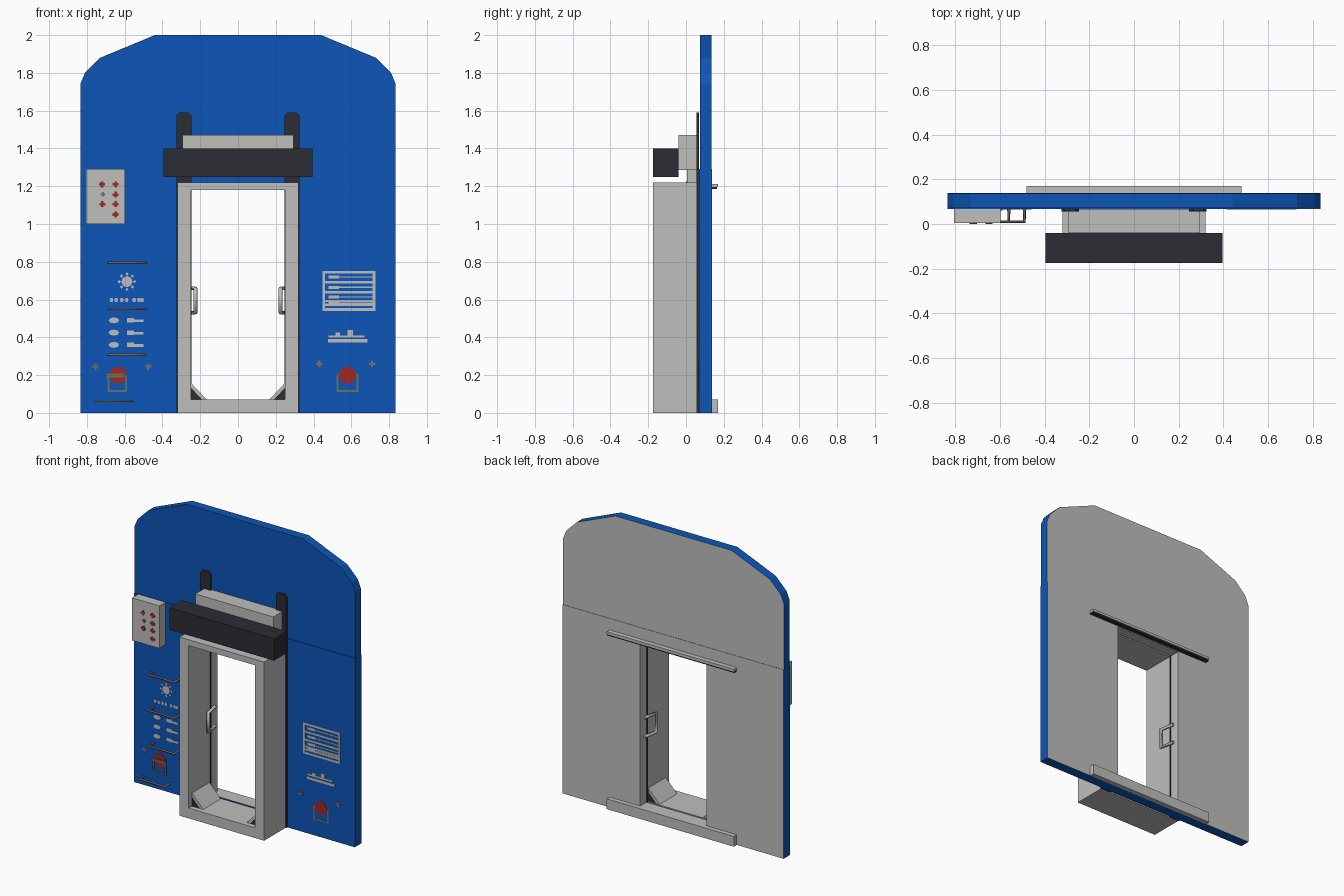
import bpy, bmesh, math
from mathutils import Vector

if "Cube" in bpy.data.objects:
    bpy.data.objects.remove(bpy.data.objects["Cube"])


def material(name, rgb):
    m = bpy.data.materials.new(name)
    m.diffuse_color = (*rgb, 1)
    m.use_nodes = True
    m.node_tree.nodes["Principled BSDF"].inputs["Base Color"].default_value = m.diffuse_color
    return m


BLUE = material("wall_blue", (0.004, 0.092, 0.48))
GREY = material("light_grey", (0.52, 0.52, 0.515))
BLACK = material("dark_rubber", (0.025, 0.025, 0.036))
RED = material("signal_red", (0.36, 0.022, 0.014))
STEEL = material("brown_steel", (0.17, 0.155, 0.14))
FRONT = 0.068  # front plane of the lower wall


def add_prism(bm, pts, y0, y1):
    """Extrude an x-z outline from y0 to y1."""
    f = bm.faces.new([bm.verts.new((x, y0, z)) for x, z in pts])
    new = bmesh.ops.extrude_face_region(bm, geom=[f])["geom"]
    vs = [v for v in new if isinstance(v, bmesh.types.BMVert)]
    bmesh.ops.translate(bm, verts=vs, vec=(0, y1 - y0, 0))


def prisms(name, outlines, y0, y1, *mats):
    bm = bmesh.new()
    for pts in outlines:
        add_prism(bm, pts, y0, y1)
    bmesh.ops.recalc_face_normals(bm, faces=bm.faces[:])
    me = bpy.data.meshes.new(name)
    bm.to_mesh(me)
    bm.free()
    for m in mats:
        me.materials.append(m)
    ob = bpy.data.objects.new(name, me)
    bpy.context.collection.objects.link(ob)
    return ob


def rect(x0, x1, z0, z1):
    return [(x0, z0), (x1, z0), (x1, z1), (x0, z1)]


def disc(cx, cz, rx, rz=None, n=16):
    rz = rz or rx
    return [(cx + rx * math.cos(2 * math.pi * i / n),
             cz + rz * math.sin(2 * math.pi * i / n)) for i in range(n)]


def plus(cx, cz, r, t):
    return [rect(cx - r, cx + r, cz - t, cz + t), rect(cx - t, cx + t, cz + t, cz + r),
            rect(cx - t, cx + t, cz - r, cz - t)]


def frame(x0, x1, z0, z1, t):
    return [rect(x0, x1, z0, z0 + t), rect(x0, x1, z1 - t, z1),
            rect(x0, x0 + t, z0 + t, z1 - t), rect(x1 - t, x1, z0 + t, z1 - t)]


def tube(name, pts, r, mat):
    cu = bpy.data.curves.new(name, 'CURVE')
    cu.dimensions = '3D'
    cu.bevel_depth = r
    cu.bevel_resolution = 1
    cu.use_fill_caps = True
    sp = cu.splines.new('POLY')
    sp.points.add(len(pts) - 1)
    for p, co in zip(sp.points, pts):
        p.co = (*co, 1)
    cu.materials.append(mat)
    ob = bpy.data.objects.new(name, cu)
    bpy.context.collection.objects.link(ob)
    bpy.ops.object.select_all(action='DESELECT')
    ob.select_set(True)
    bpy.context.view_layer.objects.active = ob
    bpy.ops.object.convert(target='MESH')


def grey_back(ob):
    """Back faces and door opening are grey, the rest blue."""
    for p in ob.data.polygons:
        inside = abs(p.center.x) < 0.3 and p.center.z > 0.05 and abs(p.normal.y) < 0.5
        if p.normal.y > 0.5 or (inside and p.center.z < 1.25):
            p.material_index = 1


# Wall: lower panel with door opening, sill piece and chamfered upper panel
lower = [(-0.835, 0), (-0.25, 0), (-0.25, 1.18), (0.25, 1.18), (0.25, 0),
         (0.835, 0), (0.835, 1.29), (-0.835, 1.29)]
grey_back(prisms("lower_wall", [lower], FRONT, 0.138, BLUE, GREY))
grey_back(prisms("wall_sill", [rect(-0.25, 0.25, 0, 0.07)], FRONT, 0.138, BLUE, GREY))
right = [(0.835, 1.29), (0.835, 1.74), (0.81, 1.80), (0.73, 1.88), (0.44, 2.0)]
upper = right + [(-x, z) for x, z in reversed(right)]
grey_back(prisms("upper_wall", [upper], 0.073, 0.136, BLUE, GREY))

# Projecting door frame
prisms("door_frame", [rect(-0.32, 0.32, 0, 0.07), rect(-0.32, 0.32, 1.18, 1.22),
                      rect(-0.32, -0.25, 0.07, 1.18), rect(0.25, 0.32, 0.07, 1.18)],
       -0.175, 0.056, GREY)

# Dark guide rails, gussets and door handles on both sides
for s, side in ((-1, "left"), (1, "right")):
    rail = [(0.247, 0), (0.325, 0), (0.325, 1.575), (0.31, 1.59), (0.262, 1.59), (0.247, 1.575)]
    prisms(side + "_guide_rail", [[(s * x, z) for x, z in rail]], 0.055, FRONT + 0.001, BLACK)
    prisms(side + "_gusset_core", [[(s * 0.25, 0.07), (s * 0.19, 0.07), (s * 0.25, 0.135)]],
           -0.14, 0.05, BLACK)
    prisms(side + "_gusset_plate", [[(s * 0.19, 0.07), (s * 0.165, 0.07), (s * 0.25, 0.16),
                                     (s * 0.25, 0.135)]], -0.14, 0.05, GREY)
    a, b = s * 0.243, s * 0.225
    tube(side + "_door_handle", [(a, 0.1, 0.53), (b, 0.0, 0.53), (b, 0.0, 0.66), (a, 0.1, 0.66)],
         0.011, GREY)

# Header boxes over the door
prisms("header_box", [rect(-0.295, 0.295, 1.285, 1.47)], -0.04, FRONT, GREY)
prisms("header_bumper", [rect(-0.395, 0.395, 1.25, 1.40)], -0.175, -0.04, BLACK)

# Door tracks on the back
prisms("upper_track", [rect(-0.48, 0.48, 1.195, 1.212)], 0.137, 0.17, GREY)
prisms("upper_track_slot", [rect(-0.48, 0.48, 1.185, 1.195)], 0.137, 0.165, BLACK)
prisms("lower_track", [rect(-0.48, 0.48, 0, 0.07)], 0.137, 0.17, GREY)

# Control box with red indicator marks
prisms("control_box", [rect(-0.805, -0.597, 1.0, 1.29)], 0.004, FRONT, GREY)
marks = [(-0.72, 1.21), (-0.648, 1.21), (-0.648, 1.155), (-0.718, 1.105),
         (-0.648, 1.105), (-0.648, 1.05)]
prisms("control_lights", [q for x, z in marks for q in plus(x, z, 0.016, 0.007)], 0.001, 0.004, RED)
prisms("control_key", plus(-0.715, 1.157, 0.012, 0.005), 0.001, 0.004, STEEL)

# Ladder rungs
for i, (xc, z) in enumerate(((-0.587, 0.795), (-0.587, 0.55), (-0.587, 0.307), (-0.657, 0.063))):
    x0, x1 = xc - 0.097, xc + 0.097
    tube(f"rung_{i + 1}", [(x0, 0.075, z), (x0, 0.01, z), (x1, 0.01, z), (x1, 0.075, z)],
         0.0075, STEEL)

# Red signal discs, steel outlines and cross screws
y0 = FRONT - 0.003
prisms("red_discs", [disc(-0.635, 0.2, 0.045), disc(0.58, 0.2, 0.045)], y0, FRONT, RED)
left_loop = frame(-0.695, -0.605, 0.188, 0.208, 0.007) + frame(-0.69, -0.587, 0.11, 0.2, 0.011)
right_loop = frame(0.522, 0.637, 0.11, 0.205, 0.01)
prisms("coupling_left", left_loop, y0 - 0.004, FRONT, STEEL)
prisms("coupling_right", right_loop, y0 + 0.001, FRONT, STEEL)
screws = [(-0.755, 0.245), (-0.475, 0.245), (0.43, 0.26), (0.71, 0.26)]
prisms("cross_screws", [q for x, z in screws for q in plus(x, z, 0.017, 0.006)], y0, FRONT, STEEL)

# Left panel markings: wheel shape, dashes and symbol rows
m = [disc(-0.588, 0.695, 0.03, n=8)]
for k in range(8):
    a = k * math.pi / 4
    m.append(disc(-0.588 + 0.041 * math.cos(a), 0.695 + 0.041 * math.sin(a), 0.009, n=4))
for x in (-0.67, -0.645, -0.615, -0.59, -0.55, -0.525, -0.508):
    m.append(disc(x, 0.597, 0.011, 0.013, n=6))
for z in (0.49, 0.425, 0.36):
    m.append(disc(-0.657, z, 0.028, 0.016, n=8))
    m += [rect(-0.587, -0.55, z - 0.012, z + 0.012), rect(-0.55, -0.5, z - 0.01, z + 0.004)]
prisms("left_markings", m, y0, FRONT, GREY)

# Right panel markings: table grid and a strip
m = frame(0.447, 0.727, 0.54, 0.752, 0.014)
m += [rect(0.461, 0.713, z - 0.006, z + 0.006) for z in (0.692, 0.638, 0.592, 0.572)]
for z in (0.72, 0.665, 0.614, 0.582):
    m += [rect(0.48, 0.535, z - 0.008, z + 0.008), rect(0.53, 0.713, z - 0.003, z + 0.003)]
m += [rect(0.477, 0.685, 0.373, 0.39), rect(0.48, 0.67, 0.4, 0.411),
      rect(0.515, 0.54, 0.411, 0.425), rect(0.58, 0.61, 0.411, 0.438)]
prisms("right_markings", m, y0, FRONT, GREY)
